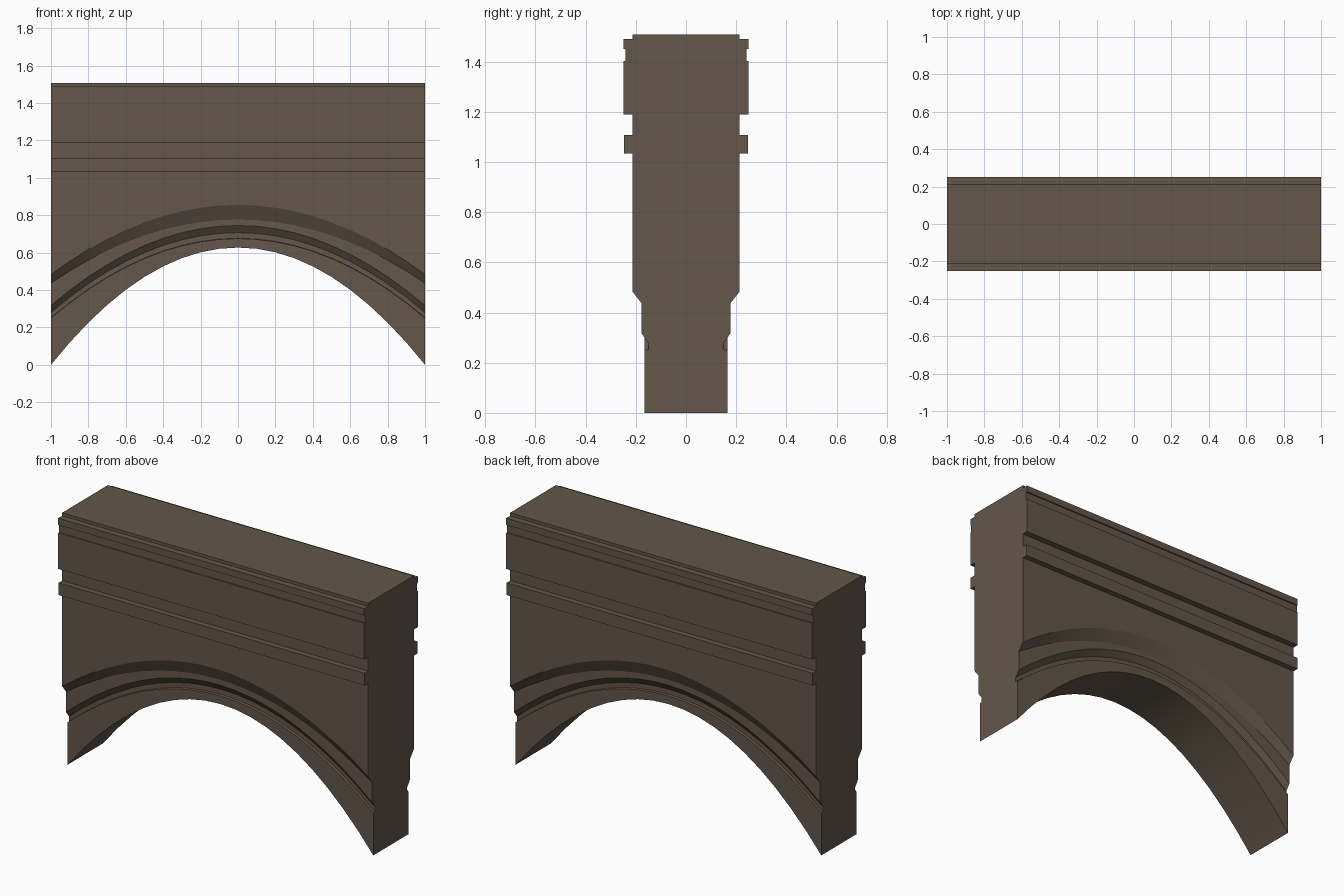
import bpy, bmesh

if "Cube" in bpy.data.objects:
    bpy.data.objects.remove(bpy.data.objects["Cube"])

# one flat stone colour
stone = bpy.data.materials.new("brown_stone")
stone.diffuse_color = (0.125, 0.095, 0.067, 1)
stone.use_nodes = True
stone.node_tree.nodes["Principled BSDF"].inputs["Base Color"].default_value = stone.diffuse_color

# wall profile from bottom to top: half depth, height at ends, height at centre
PROFILE = [
    # arch mouldings
    (0.165, 0.000, 0.627), (0.165, 0.250, 0.675),
    (0.150, 0.252, 0.677), (0.150, 0.280, 0.707),
    (0.177, 0.317, 0.745), (0.177, 0.437, 0.777),
    (0.213, 0.483, 0.855),
    # straight string course
    (0.213, 1.035, 1.035), (0.247, 1.035, 1.035),
    (0.247, 1.107, 1.107), (0.213, 1.107, 1.107),
    # frieze and cornice
    (0.213, 1.190, 1.190), (0.250, 1.190, 1.190),
    (0.250, 1.403, 1.403), (0.242, 1.403, 1.403),
    (0.242, 1.450, 1.450), (0.250, 1.450, 1.450),
    (0.250, 1.490, 1.490), (0.213, 1.490, 1.490),
    (0.213, 1.508, 1.508),
]
SEGMENTS = 20


def section(bm, x):
    """Closed ring of the wall profile at x, following parabolic arches."""
    front = [(-d, c + (e - c) * x * x) for d, e, c in PROFILE]
    back = [(-y, z) for y, z in reversed(front)]
    return [bm.verts.new((x, y, z)) for y, z in front + back]


# arch wall: sections lofted along x, capped at both ends
bm = bmesh.new()
rings = [section(bm, -1 + 2 * i / SEGMENTS) for i in range(SEGMENTS + 1)]
n = len(rings[0])
for a, b in zip(rings, rings[1:]):
    for i in range(n):
        j = (i + 1) % n
        bm.faces.new((a[i], b[i], b[j], a[j]))
bm.faces.new(rings[0])
bm.faces.new(list(reversed(rings[-1])))
bmesh.ops.recalc_face_normals(bm, faces=bm.faces)

mesh = bpy.data.meshes.new("arch_wall")
bm.to_mesh(mesh)
bm.free()
mesh.materials.append(stone)
wall = bpy.data.objects.new("arch_wall", mesh)
bpy.context.collection.objects.link(wall)

# smooth along the arch, sharp at the moulding edges
bpy.context.view_layer.objects.active = wall
wall.select_set(True)
bpy.ops.object.shade_smooth_by_angle(angle=0.35)
